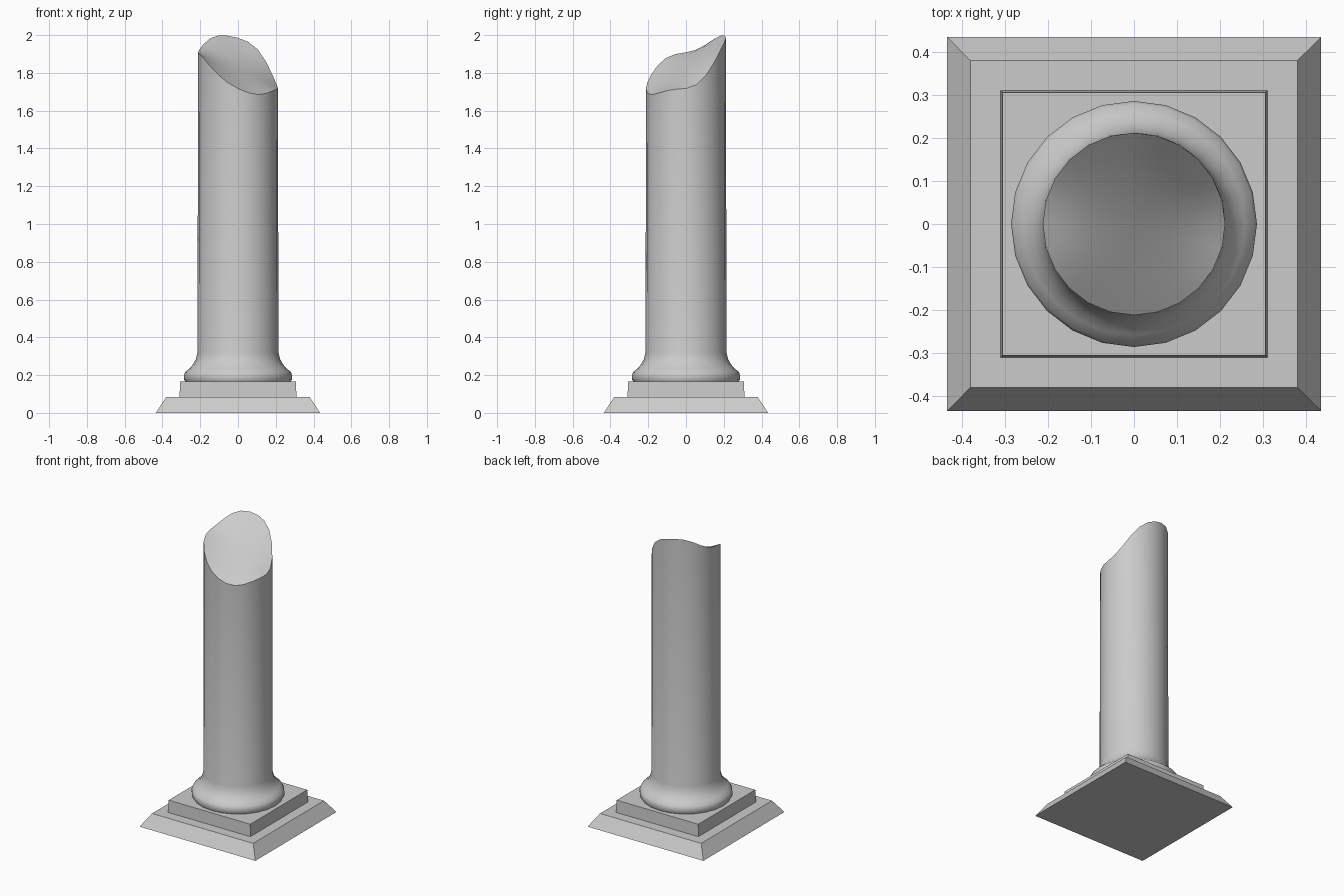
import bpy, bmesh, math

if "Cube" in bpy.data.objects:
    bpy.data.objects.remove(bpy.data.objects["Cube"])

SIDES = 24
R = 0.212

def make_object(name, bm, smooth=False):
    bmesh.ops.recalc_face_normals(bm, faces=bm.faces[:])
    mesh = bpy.data.meshes.new(name)
    bm.to_mesh(mesh)
    bm.free()
    ob = bpy.data.objects.new(name, mesh)
    bpy.context.collection.objects.link(ob)
    if smooth:
        bpy.ops.object.select_all(action='DESELECT')
        ob.select_set(True)
        bpy.context.view_layer.objects.active = ob
        bpy.ops.object.shade_smooth_by_angle(angle=math.radians(40))
    return ob

def bridge(bm, a, b):
    n = len(a)
    for i in range(n):
        j = (i + 1) % n
        bm.faces.new((a[i], a[j], b[j], b[i]))

def tapered_slab(name, half_bottom, half_top, z0, z1):
    bm = bmesh.new()
    rings = [[bm.verts.new((sx * h, sy * h, z))
              for sx, sy in ((-1, -1), (1, -1), (1, 1), (-1, 1))]
             for h, z in ((half_bottom, z0), (half_top, z1))]
    bridge(bm, *rings)
    bm.faces.new(rings[0])
    bm.faces.new(rings[1])
    make_object(name, bm)

# Square plinth steps
tapered_slab("lower_plinth", 0.435, 0.38, 0.0, 0.083)
tapered_slab("upper_plinth", 0.31, 0.306, 0.083, 0.165)

# Height of the broken rim around the shaft, counter-clockwise from +x
RIM = [1.72, 1.755, 1.86, 1.945, 1.985, 2.0, 1.98, 1.935,
       1.91, 1.89, 1.84, 1.77, 1.715, 1.69, 1.69, 1.71]

def break_height(angle, t):
    """Smooth fill of the rim heights; t is 0 at the centre, 1 at the rim."""
    n = len(RIM)
    h = sum(RIM) / n - 0.01 * (1 - t * t)
    for k in range(1, 6):
        c = sum(z * math.cos(k * (2 * math.pi * i / n - angle))
                for i, z in enumerate(RIM))
        h += 2 / n * c * t ** k
    return h

# Column: moulded foot, straight shaft and slanted broken top
bm = bmesh.new()
angles = [2 * math.pi * i / SIDES for i in range(SIDES)]

def ring(r, height):
    return [bm.verts.new((r * math.cos(a), r * math.sin(a), height(a)))
            for a in angles]

profile = [(0.279, 0.165), (0.286, 0.178), (0.286, 0.2), (0.28, 0.216),
           (0.258, 0.235), (0.238, 0.257), (0.223, 0.285), (0.214, 0.32)]
rings = [ring(r, lambda a, z=z: z) for r, z in profile]
bm.faces.new(rings[0])
for t in (1.0, 0.8, 0.6, 0.4, 0.2):
    rings.append(ring(R * t, lambda a, t=t: break_height(a, t)))
for a, b in zip(rings, rings[1:]):
    bridge(bm, a, b)
centre = bm.verts.new((0, 0, break_height(0, 0)))
last = rings[-1]
for i in range(SIDES):
    bm.faces.new((last[i], last[(i + 1) % SIDES], centre))
make_object("broken_column", bm, smooth=True)
